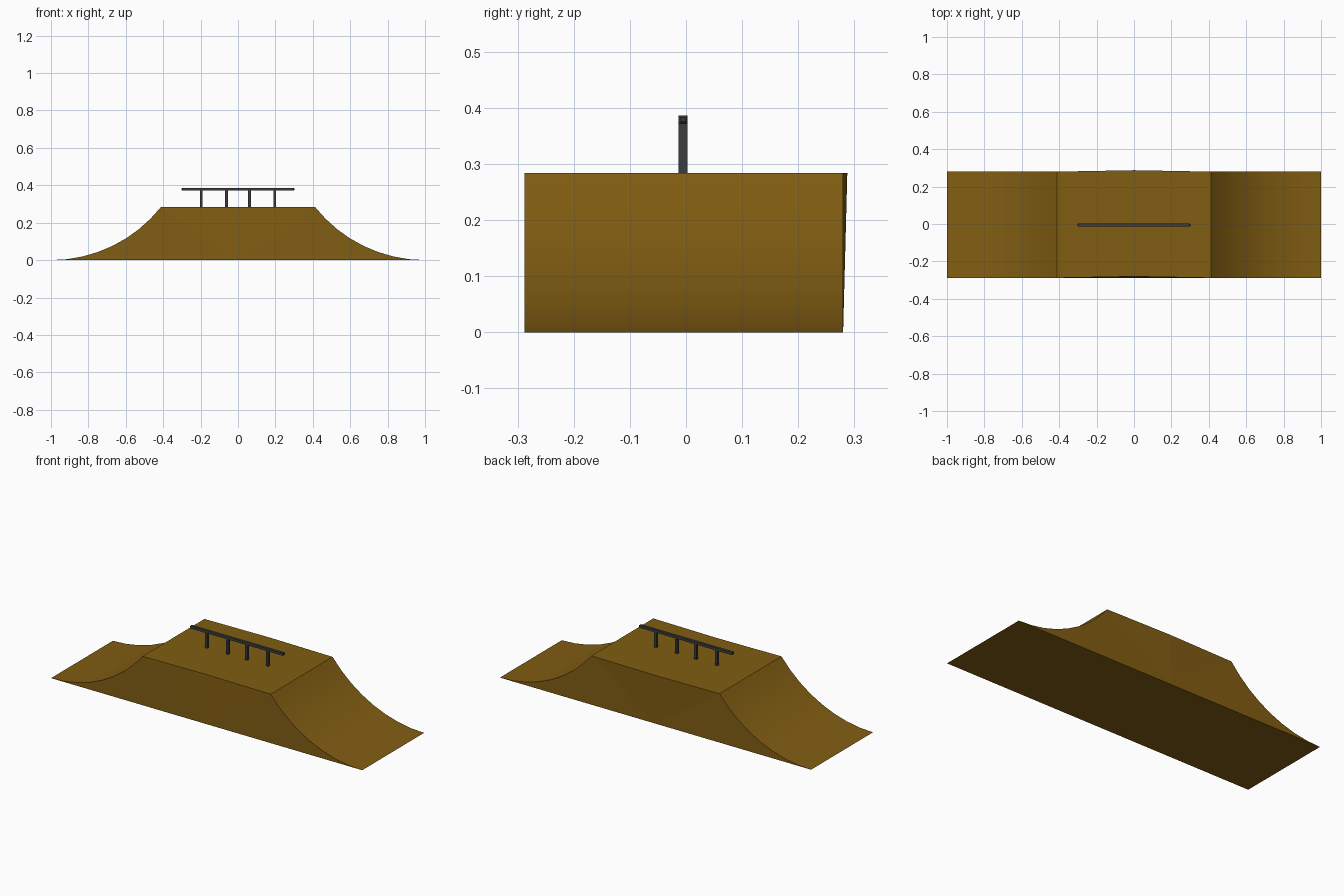
import bpy, bmesh, math

if "Cube" in bpy.data.objects:
    bpy.data.objects.remove(bpy.data.objects["Cube"])

def material(name, rgb):
    m = bpy.data.materials.new(name)
    m.diffuse_color = (*rgb, 1)
    m.use_nodes = True
    m.node_tree.nodes["Principled BSDF"].inputs["Base Color"].default_value = m.diffuse_color
    return m

wood = material("brown_wood", (0.22, 0.11, 0.006))
metal = material("dark_metal", (0.045, 0.045, 0.045))

def make_object(name, bm, mat):
    bmesh.ops.recalc_face_normals(bm, faces=bm.faces)
    me = bpy.data.meshes.new(name)
    bm.to_mesh(me)
    bm.free()
    me.materials.append(mat)
    ob = bpy.data.objects.new(name, me)
    bpy.context.collection.objects.link(ob)
    return ob

def box(name, center, size, mat, bevel=0):
    bm = bmesh.new()
    bmesh.ops.create_cube(bm, size=1)
    for v in bm.verts:
        v.co = [c + p * s for c, p, s in zip(center, v.co, size)]
    if bevel:
        # round off only the edges of the two end caps
        ends = [e for e in bm.edges if abs(e.verts[0].co.x - e.verts[1].co.x) < 1e-6]
        bmesh.ops.bevel(bm, geom=ends, offset=bevel, segments=1, affect='EDGES')
    return make_object(name, bm, mat)

# Ramp body: flat deck with a concave arc on each side
H, DECK, STEPS = 0.284, 0.412, 8
Y0, Y1, SKEW = -0.288, 0.280, 0.0075
run = 1 - DECK
R = (run * run + H * H) / (2 * H)
sweep = math.asin(run / R)
arc = [(1 - R * math.sin(sweep * i / STEPS), R * (1 - math.cos(sweep * i / STEPS)))
       for i in range(STEPS + 1)]

bm = bmesh.new()
bottom = [bm.verts.new((0, y, 0)) for y in (Y0, Y1)]
# the middle of the deck leans slightly towards the back
top = [bm.verts.new((0, y + SKEW, H)) for y in (Y0, Y1)]
for s in (-1, 1):
    rows = [[bm.verts.new((s * x, y, z)) for y in (Y0, Y1)] for x, z in arc]
    for a, b in zip(rows, rows[1:]):
        bm.faces.new((a[0], b[0], b[1], a[1])).smooth = True
    bm.faces.new((rows[-1][0], top[0], top[1], rows[-1][1]))
    bm.faces.new((rows[0][0], bottom[0], bottom[1], rows[0][1]))
    for k in (0, 1):
        # side wall as a fan from the bottom middle
        edge = [r[k] for r in rows] + [top[k]]
        for a, b in zip(edge, edge[1:]):
            bm.faces.new((bottom[k], a, b))
make_object("ramp_body", bm, wood)

# Grind rail and its posts
RAIL_Y = -0.005
box("rail_bar", (0, RAIL_Y, 0.379), (0.604, 0.016, 0.015), metal, bevel=0.004)
for i, x in enumerate((-0.196, -0.062, 0.062, 0.196)):
    box(f"rail_post_{i + 1}", (x, RAIL_Y, 0.329), (0.015, 0.016, 0.092), metal)
